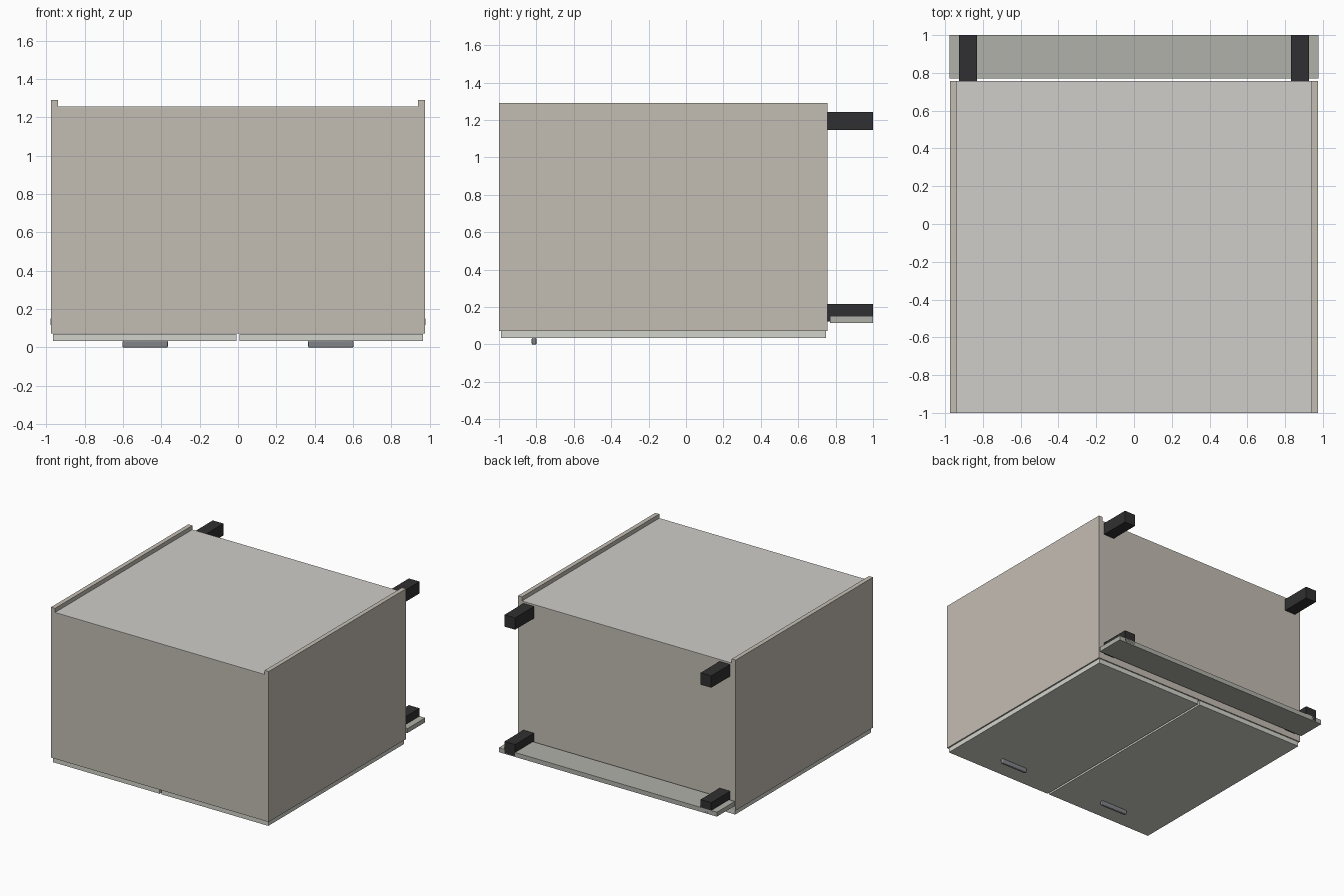
import bpy
import math

if "Cube" in bpy.data.objects:
    bpy.data.objects.remove(bpy.data.objects["Cube"])


def material(name, rgb):
    m = bpy.data.materials.new(name)
    m.diffuse_color = (*rgb, 1)
    m.use_nodes = True
    m.node_tree.nodes["Principled BSDF"].inputs["Base Color"].default_value = m.diffuse_color
    return m


CARCASS = material("carcass_beige", (0.55, 0.51, 0.45))
BACK = material("back_grey", (0.62, 0.61, 0.58))
DOOR = material("door_pale", (0.65, 0.65, 0.60))
PLINTH = material("plinth_grey", (0.44, 0.44, 0.40))
METAL = material("handle_metal", (0.22, 0.23, 0.25))
BLACK = material("leg_black", (0.03, 0.03, 0.032))


def box(name, x, y, z, mat, bevel=0):
    """Box from (min, max) ranges on each axis, with optional rounded edges."""
    lo, hi = zip(x, y, z)
    bpy.ops.mesh.primitive_cube_add(
        size=1, location=[(a + b) / 2 for a, b in zip(lo, hi)])
    o = bpy.context.object
    o.name = name
    o.scale = [b - a for a, b in zip(lo, hi)]
    bpy.ops.object.transform_apply(location=False, rotation=False, scale=True)
    o.data.materials.append(mat)
    if bevel:
        mod = o.modifiers.new("rounded_edges", "BEVEL")
        mod.width = bevel
        mod.segments = 3
        bpy.ops.object.shade_smooth_by_angle(angle=math.radians(35))
    return o


def pair(name, x, y, z, mat, bevel=0):
    """Right-hand box and its mirror image on the left."""
    box("right_" + name, x, y, z, mat, bevel)
    box("left_" + name, (-x[1], -x[0]), y, z, mat, bevel)


# Carcass lying on its doors, open towards the floor
T = 0.036
Y0, Y1 = -1.0, 0.757
Z0, Z1, ZB = 0.072, 1.29, 1.257
XO, XI = 0.975, 0.939
pair("side_panel", (XI, XO), (Y0, Y1), (Z0, Z1), CARCASS)
box("top_panel", (-XI, XI), (Y0, Y0 + T), (Z0, ZB - 0.006), CARCASS)
box("bottom_panel", (-XI, XI), (Y1 - T, Y1), (Z0, ZB - 0.006), CARCASS)
box("back_panel", (-XI, XI), (Y0, Y1), (ZB - 0.006, ZB), BACK)

# Doors with bar handles
pair("door", (0.008, 0.965), (-0.99, 0.749), (0.034, 0.071), DOOR)
pair("handle", (0.366, 0.602), (-0.825, -0.80), (0.0, 0.035), METAL, 0.006)

# Square legs and the plinth board
for level, z in (("front", (0.122, 0.216)), ("back", (1.146, 1.242))):
    pair(level + "_leg", (0.831, 0.926), (Y1, 1.0), z, BLACK)
box("plinth", (-0.977, 0.977), (0.771, 1.0), (0.116, 0.152), PLINTH)
